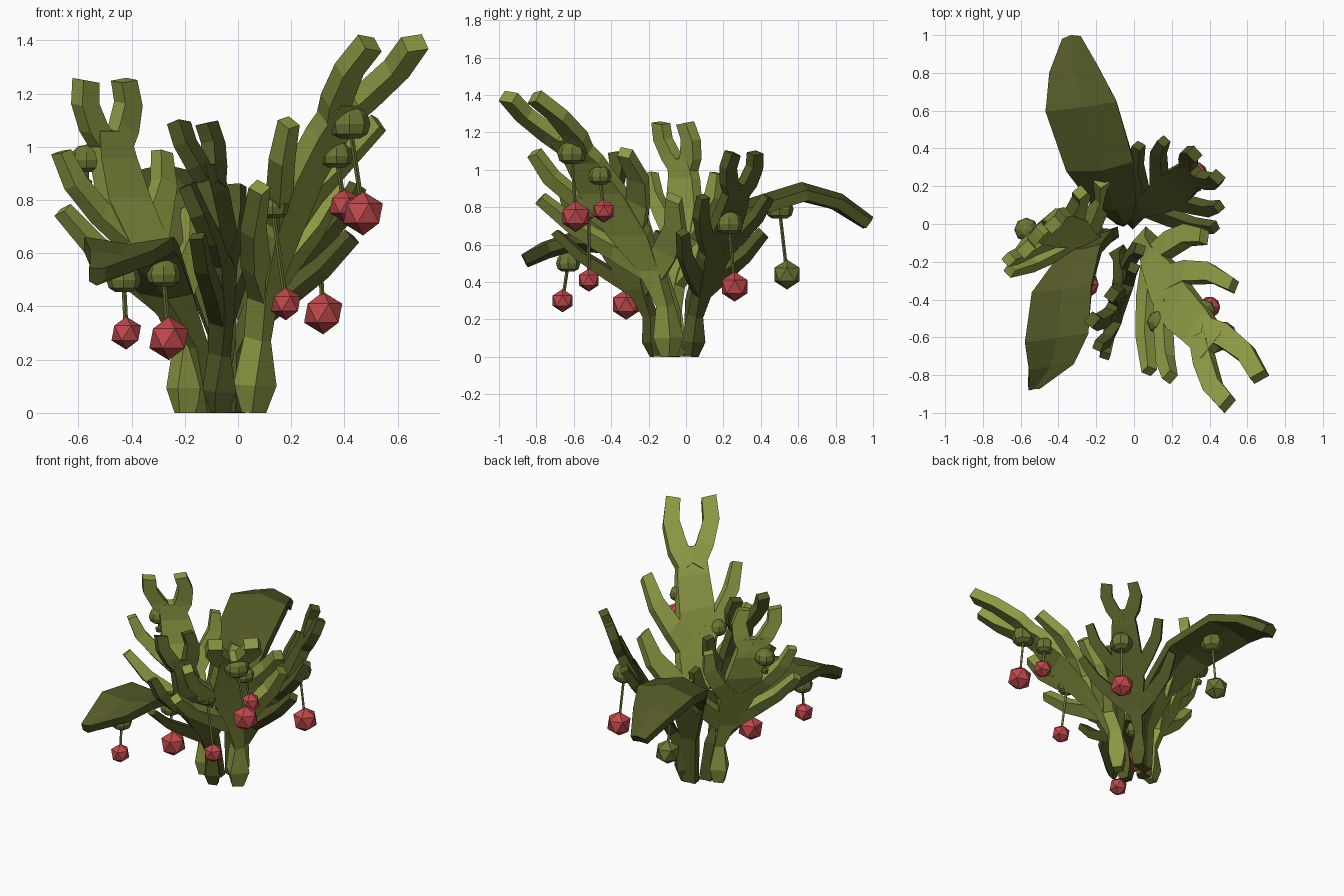
import bpy, bmesh, math
from mathutils import Vector as V, Matrix

if "Cube" in bpy.data.objects:
    bpy.data.objects.remove(bpy.data.objects["Cube"])


def material(name, rgb):
    m = bpy.data.materials.new(name)
    m.diffuse_color = (*rgb, 1)
    m.use_nodes = True
    m.node_tree.nodes["Principled BSDF"].inputs["Base Color"].default_value = m.diffuse_color
    return m


LIGHT = material("light frond green", (0.27, 0.32, 0.058))
LEAF = material("dark leaf green", (0.088, 0.1, 0.02))
POD = material("pod green", (0.15, 0.18, 0.035))
RED = material("berry red", (0.52, 0.065, 0.07))


def finish(name, bm, mat):
    bmesh.ops.recalc_face_normals(bm, faces=bm.faces)
    me = bpy.data.meshes.new(name)
    bm.to_mesh(me)
    bm.free()
    me.materials.append(mat)
    ob = bpy.data.objects.new(name, me)
    bpy.context.collection.objects.link(ob)
    return ob


def skin(bm, rings):
    """Join closed cross-sections into a capped solid."""
    loops = [[bm.verts.new(p) for p in r] for r in rings]
    n = len(loops[0])
    for a, b in zip(loops, loops[1:]):
        for i in range(n):
            bm.faces.new((a[i], a[(i + 1) % n], b[(i + 1) % n], b[i]))
    bm.faces.new(loops[0][::-1])
    bm.faces.new(loops[-1])


# Frond template: (height fraction, sideways offset, half width, thickness)
BODY = [(0, 0, .035, .06), (.075, 0, .06, .11), (.2, 0, .034, .08), (.34, 0, .06, .08),
        (.48, 0, .115, .07), (.64, 0, .125, .07), (.76, 0, .105, .07), (.85, 0, .085, .07)]
FINGERS = [
    [(.79, .03, .05, .068), (.86, .09, .056, .068), (.93, .125, .05, .068), (1, .11, .045, .068)],
    [(.52, .06, .06, .068), (.6, .17, .05, .066), (.69, .26, .045, .066), (.785, .295, .033, .06)],
    [(.33, .02, .055, .068), (.41, .15, .055, .066), (.5, .29, .045, .066), (.61, .385, .033, .06)],
]


def frond(name, spine, size, mat):
    """spine rows: x, y, z, azimuth of the sideways direction in degrees."""
    top = spine[-1][2]

    def surface(s, h):
        z = h * top
        k = 0
        while k < len(spine) - 2 and z > spine[k + 1][2]:
            k += 1
        a, b = spine[k], spine[k + 1]
        f = (z - a[2]) / (b[2] - a[2])
        x, y, z, ang = [p + (q - p) * f for p, q in zip(a, b)]
        ang = math.radians(ang)
        return V((x, y, z)) + V((math.cos(ang), math.sin(ang), 0)) * s * size

    def normal(s, h):
        du = surface(s + .02, h) - surface(s - .02, h)
        dv = surface(s, h + .04) - surface(s, max(h - .04, 0))
        return du.cross(dv).normalized()

    bm = bmesh.new()
    strips = [(BODY, 1)] + [(f, side) for f in FINGERS for side in (1, -1)]
    for rows, side in strips:
        rings = []
        for i, (h, s, w, t) in enumerate(rows):
            p, q = rows[max(i - 1, 0)], rows[min(i + 1, len(rows) - 1)]
            dirn = V(((q[1] - p[1]) * side, (q[0] - p[0]) * 1.5)).normalized()
            across = V((dirn.y, -dirn.x)) * w
            s *= side
            n = normal(s, h) * t * (.4 + .6 * size) / 2
            e1 = surface(s - across.x, h - across.y / 1.5)
            e2 = surface(s + across.x, h + across.y / 1.5)
            ring = [e1 - n, e2 - n, e2 + n, e1 + n]
            for v in ring:
                v.z = max(v.z, 0)
            rings.append(ring)
        skin(bm, rings)
    finish(name, bm, mat)


frond("front_right_frond", [(.06, -.09, 0, 40), (.07, -.1, .25, 60), (.1, -.2, .5, 66),
                            (.23, -.43, .86, 68), (.37, -.58, 1.11, 54), (.58, -.88, 1.39, 40)],
      1, LIGHT)
frond("left_frond", [(-.2, -.07, 0, 20), (-.2, -.07, .25, 35), (-.27, -.06, .45, 44),
                     (-.42, -.01, .77, 44), (-.48, -.01, 1.0, 43), (-.5, -.07, 1.25, 42)],
      .88, LIGHT)
frond("front_frond", [(-.07, -.16, 0, 20), (-.07, -.19, .22, 50), (-.06, -.28, .4, 72),
                      (-.06, -.42, .67, 72), (-.1, -.44, .87, 65), (-.17, -.44, 1.09, 52)],
      .77, LEAF)
frond("back_frond", [(-.01, .03, 0, -45), (0, .05, .22, -45), (.08, .1, .4, -45),
                     (.23, .2, .67, -47), (.31, .27, .87, -50), (.38, .31, 1.09, -45)],
      .77, LEAF)


def leaf(name, rows, ang, thick):
    """Plain oval leaf; rows: x, y, z, half width along a curved midrib."""
    side = V((math.cos(ang), math.sin(ang), 0))
    pts = [V(r[:3]) for r in rows]
    rings = []
    for i, p in enumerate(pts):
        w = rows[i][3]
        tan = pts[min(i + 1, len(pts) - 1)] - pts[max(i - 1, 0)]
        n = side.cross(tan).normalized()
        drop = n * w * .16
        up = n * thick / 2
        rings.append([p - side * w - drop - up, p - up, p + side * w - drop - up,
                      p + side * w - drop + up * .6, p + up, p - side * w - drop + up * .6])
    bm = bmesh.new()
    skin(bm, rings)
    for v in bm.verts:
        v.co.z = max(v.co.z, 0)
    finish(name, bm, LEAF)


leaf("back_leaf", [(-.06, .02, 0, .04), (-.06, .03, .3, .05), (-.1, .1, .58, .11),
                   (-.18, .3, .8, .18), (-.28, .62, .9, .19), (-.32, .82, .84, .13),
                   (-.33, .98, .72, .05)], math.radians(8), .07)
leaf("front_left_leaf", [(-.12, -.06, 0, .04), (-.16, -.08, .25, .05), (-.27, -.16, .45, .1),
                         (-.38, -.36, .58, .16), (-.41, -.6, .6, .17), (-.44, -.74, .56, .12),
                         (-.53, -.86, .51, .03)], math.radians(8), .07)


def ball(name, centre, r, mat):
    bm = bmesh.new()
    bmesh.ops.create_icosphere(bm, subdivisions=1, radius=r, matrix=Matrix.Translation(centre))
    finish(name, bm, mat)


def hanging_fruit(i, cap, cap_r, fruit, r, mat):
    # Domed pod under the leaf
    bm = bmesh.new()
    bmesh.ops.create_uvsphere(bm, u_segments=8, v_segments=6, radius=cap_r)
    for v in bm.verts:
        v.co.z = max(v.co.z, -cap_r * .75) * .92
        v.co += V(cap)
    finish(f"pod_{i}", bm, POD)
    # Thin stalk
    bm = bmesh.new()
    rings = [[V(p) + V((.009 * math.cos(a), .009 * math.sin(a), 0))
              for a in (0, 1.57, 3.14, 4.71)] for p in (cap, fruit)]
    skin(bm, rings)
    finish(f"stalk_{i}", bm, POD)
    ball(f"berry_{i}", fruit, r, mat)


FRUIT = [
    ((-.43, -.63, .5), .065, (-.42, -.66, .3), .062, RED),
    ((-.28, -.32, .52), .065, (-.26, -.32, .28), .082, RED),
    ((.13, -.52, .775), .062, (.18, -.52, .41), .062, RED),
    ((.3, .23, .71), .075, (.32, .26, .375), .08, RED),
    ((.37, -.46, .965), .062, (.4, -.44, .78), .063, RED),
    ((.42, -.61, 1.085), .078, (.47, -.59, .75), .083, RED),
    ((-.24, .5, .79), .075, (-.24, .54, .44), .08, POD),
    ((-.57, -.03, .95), .064, (-.57, -.03, .86), .025, POD),
]
for i, row in enumerate(FRUIT):
    hanging_fruit(i + 1, *row)
